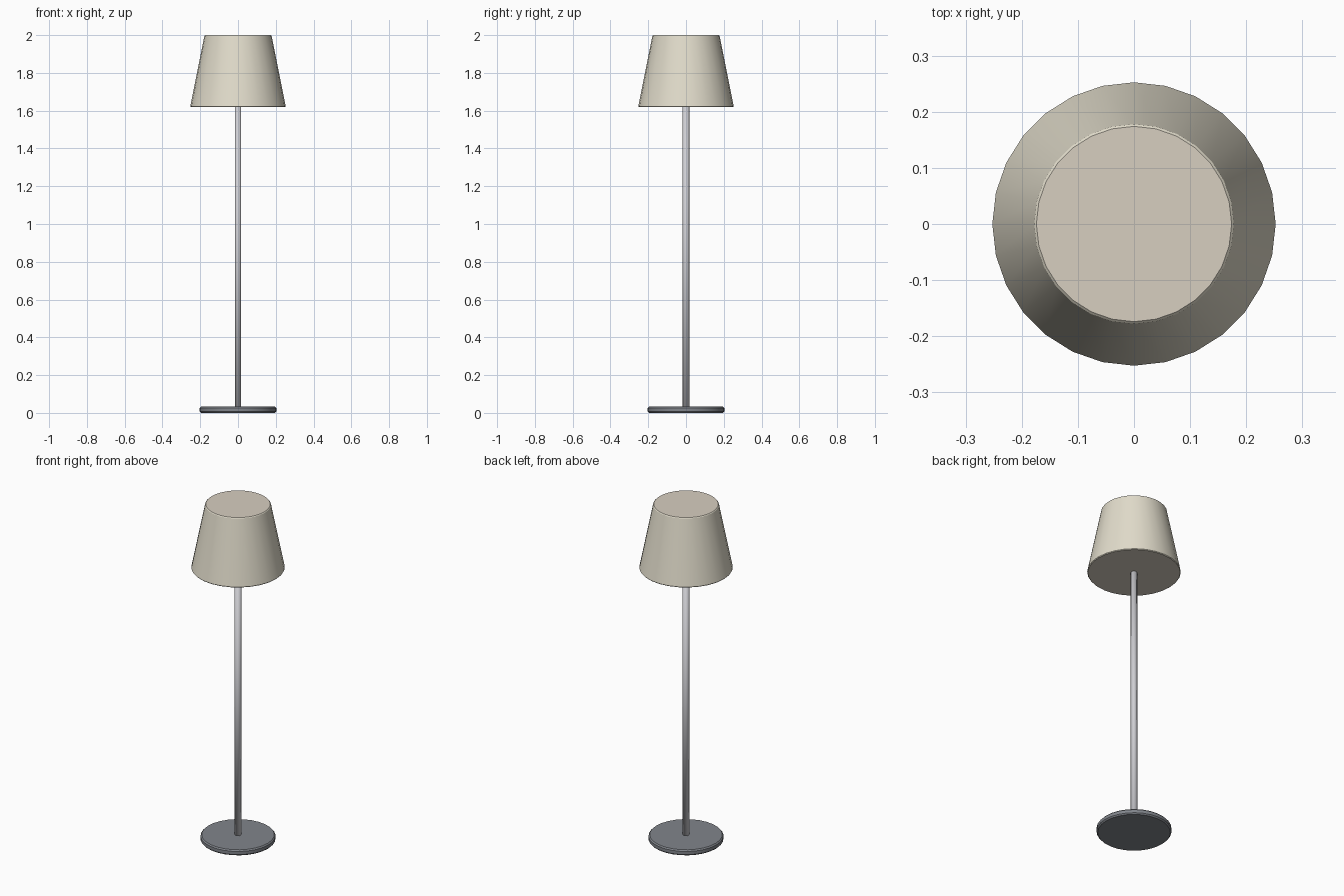
import bpy
from math import cos, sin, pi, radians

cube = bpy.data.objects.get("Cube")
if cube:
    bpy.data.objects.remove(cube, do_unlink=True)


def material(name, rgb):
    mat = bpy.data.materials.new(name)
    mat.use_nodes = True
    colour = (*rgb, 1)
    mat.diffuse_color = colour
    mat.node_tree.nodes["Principled BSDF"].inputs["Base Color"].default_value = colour
    return mat


def lathe(name, profile, sides, mat, smooth_angle):
    """Closed solid of revolution from (radius, height) points, bottom to top."""
    verts = [(r * sin(2 * pi * i / sides), r * cos(2 * pi * i / sides), z)
             for r, z in profile for i in range(sides)]
    faces = [(k * sides + i, (k + 1) * sides + i,
              (k + 1) * sides + (i + 1) % sides, k * sides + (i + 1) % sides)
             for k in range(len(profile) - 1) for i in range(sides)]
    top = (len(profile) - 1) * sides
    faces.append(tuple(range(sides)))
    faces.append(tuple(reversed(range(top, top + sides))))
    mesh = bpy.data.meshes.new(name)
    mesh.from_pydata(verts, [], faces)
    mesh.materials.append(mat)
    obj = bpy.data.objects.new(name, mesh)
    bpy.context.collection.objects.link(obj)
    bpy.ops.object.select_all(action="DESELECT")
    obj.select_set(True)
    bpy.context.view_layer.objects.active = obj
    bpy.ops.object.shade_smooth_by_angle(angle=radians(smooth_angle))
    return obj


fabric = material("cream fabric", (0.76, 0.72, 0.60))
lining = material("cream end panel", (0.68, 0.62, 0.53))
metal = material("grey metal", (0.22, 0.235, 0.26))
steel = material("pale steel", (0.62, 0.62, 0.65))

# Round foot with softened rims
lathe("base", [(0.196, 0), (0.2025, 0.007), (0.2025, 0.026), (0.196, 0.033)],
      28, metal, 30)

# Thin pole, smooth across its capped ends
lathe("pole", [(0.0185, 0.03), (0.0185, 1.63)], 6, steel, 180)

# Tapered closed shade with softened rims and flat end panels
shade = lathe("shade", [(0.249, 1.619), (0.2525, 1.623), (0.178, 1.996), (0.174, 2.0)],
              28, fabric, 30)
shade.data.materials.append(lining)
for face in shade.data.polygons:
    if abs(face.normal.z) > 0.95:
        face.material_index = 1
